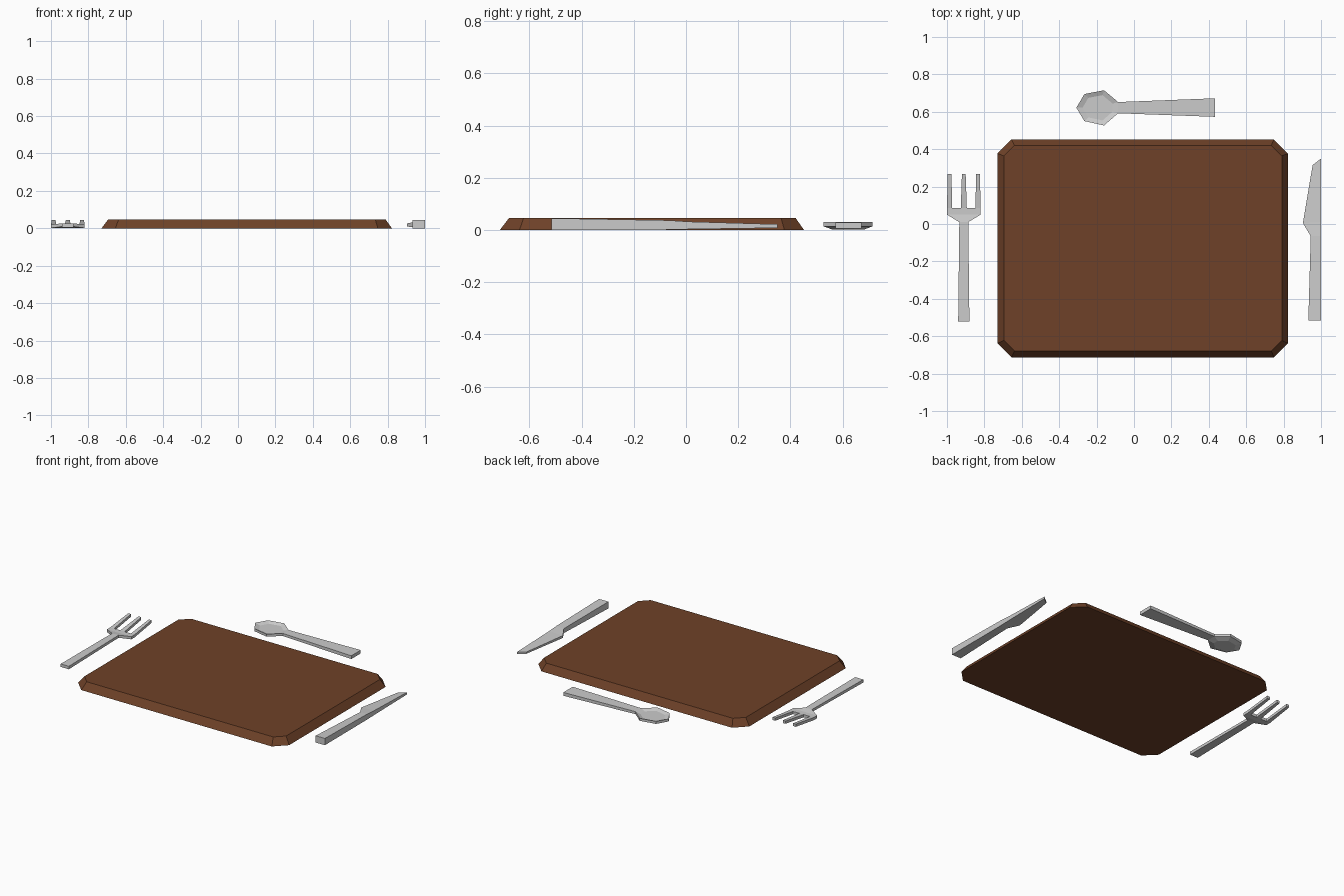
import bpy, bmesh

if "Cube" in bpy.data.objects:
    bpy.data.objects.remove(bpy.data.objects["Cube"])


def finish(name, bm):
    bmesh.ops.recalc_face_normals(bm, faces=bm.faces[:])
    mesh = bpy.data.meshes.new(name)
    bm.to_mesh(mesh)
    bm.free()
    obj = bpy.data.objects.new(name, mesh)
    bpy.context.collection.objects.link(obj)
    return obj


def slab(name, pts, faces):
    """Plan points (x, y, z_low, z_high) and plan faces -> closed solid."""
    bm = bmesh.new()
    low = [bm.verts.new((x, y, a)) for x, y, a, b in pts]
    high = [bm.verts.new((x, y, b)) for x, y, a, b in pts]
    edges = [(f[i - 1], f[i]) for f in faces for i in range(len(f))]
    for f in faces:
        bm.faces.new([high[i] for i in f])
        bm.faces.new([low[i] for i in reversed(f)])
    for i, j in edges:
        if (j, i) not in edges:
            bm.faces.new((low[i], low[j], high[j], high[i]))
    return finish(name, bm)


def loft(name, rings):
    bm = bmesh.new()
    rows = [[bm.verts.new(p) for p in r] for r in rings]
    for a, b in zip(rows, rows[1:]):
        for i in range(len(a)):
            bm.faces.new((a[i - 1], a[i], b[i], b[i - 1]))
    bm.faces.new(rows[0])
    bm.faces.new(rows[-1])
    return finish(name, bm)


# Placemat: chamfered rectangle with sloping rim
def octagon(x0, x1, y0, y1, c, z):
    return [(x, y, z) for x, y in (
        (x0 + c, y0), (x1 - c, y0), (x1, y0 + c), (x1, y1 - c),
        (x1 - c, y1), (x0 + c, y1), (x0, y1 - c), (x0, y0 + c))]


mat = loft("placemat", [octagon(-.73, .823, -.713, .452, .075, 0),
                        octagon(-.695, .79, -.678, .42, .056, .046)])
brown = bpy.data.materials.new("brown")
brown.diffuse_color = (0.156, 0.053, 0.021, 1)
brown.use_nodes = True
brown.node_tree.nodes["Principled BSDF"].inputs["Base Color"].default_value = brown.diffuse_color
mat.data.materials.append(brown)

# Fork: handle, head and three tines in one solid
cx = -.91
pts = [(cx - .03, -.522, .005, .025), (cx + .03, -.522, .005, .025),
       (cx + .024, .01, .01, .027), (cx - .024, .01, .01, .027)]
offsets = (-.09, -.062, -.016, .016, .062, .09)
for y, k in ((.05, 1), (.085, 1)):
    pts += [(cx + o * k, y, .002, .02) for o in offsets]
tips = (-.086, -.066, -.01, .01, .066, .086)
pts += [(cx + o, .268, .027, .045) for o in tips]
faces = [(0, 1, 2, 3), (3, 2, 9, 8, 7, 6, 5, 4)]
faces += [(4 + i, 5 + i, 11 + i, 10 + i) for i in range(5)]
faces += [(10 + i, 11 + i, 17 + i, 16 + i) for i in (0, 2, 4)]
slab("fork", pts, faces)

# Knife: thick handle thinning to an angled blade
slab("knife",
     [(.932, -.515, 0, .045), (1, -.515, 0, .045),
      (1, -.065, .001, .037), (.945, -.065, .004, .034),
      (1, .01, .003, .032), (.903, .005, .01, .026),
      (1, .35, .008, .022), (.955, .315, .009, .021)],
     [(0, 1, 2, 3), (3, 2, 4, 5), (5, 4, 6, 7)])

# Spoon bowl: faceted cup with a shallow hollow
plan = [(-.308, .622), (-.265, .55), (-.16, .527), (-.085, .592),
        (-.085, .652), (-.16, .715), (-.265, .695)]


def bowl_ring(s, z):
    return [(-.19 + (x + .19) * s, .622 + (y - .622) * s, z) for x, y in plan]


loft("spoon_bowl", [bowl_ring(.65, .002), bowl_ring(1, .014),
                    bowl_ring(1, .031), bowl_ring(.72, .021)])

# Spoon handle
slab("spoon_handle",
     [(-.085, .592, .014, .031), (.433, .573, .006, .028),
      (.433, .672, .006, .028), (-.085, .652, .014, .031)],
     [(0, 1, 2, 3)])
